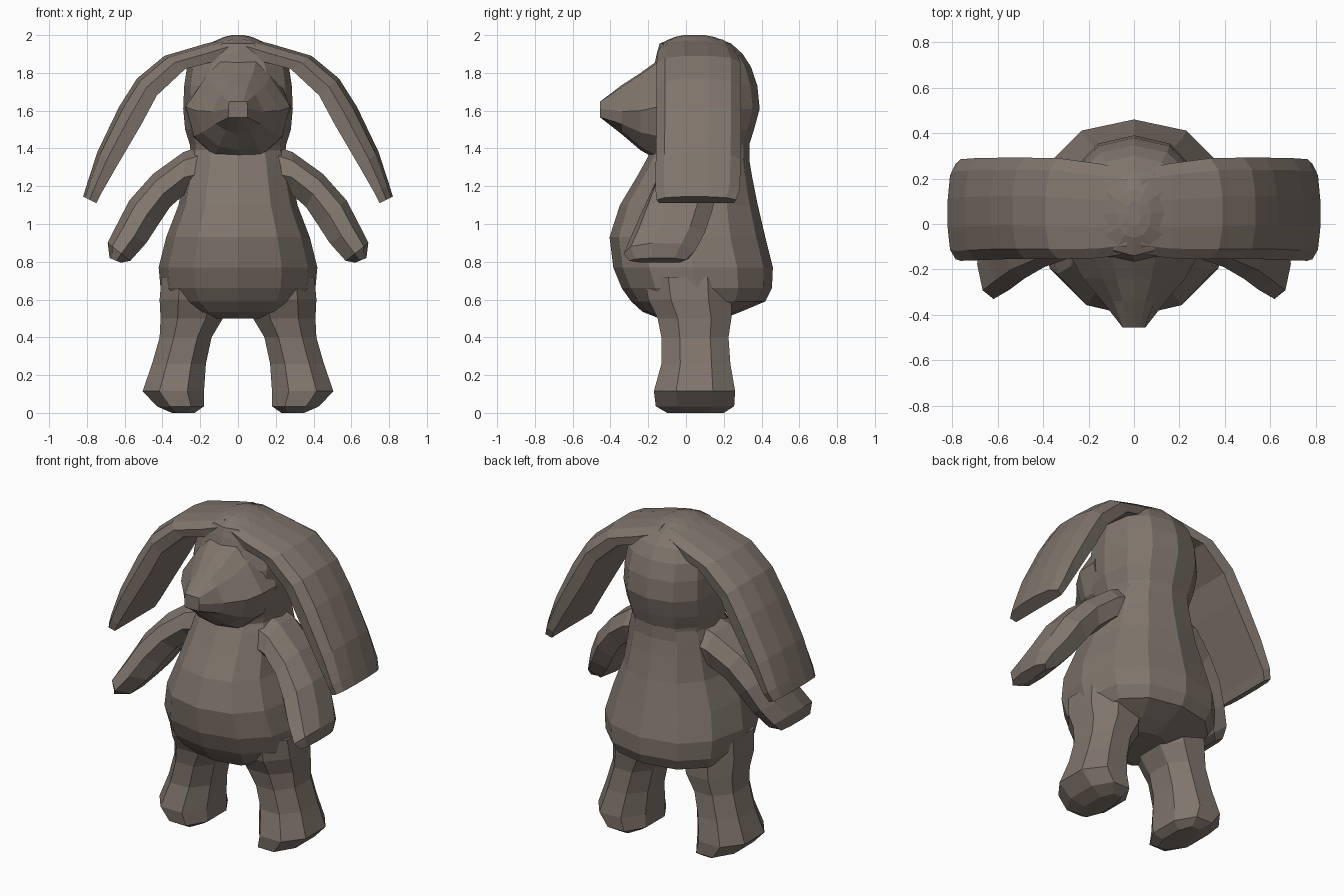
import bpy, bmesh, math
from mathutils import Vector

if "Cube" in bpy.data.objects:
    bpy.data.objects.remove(bpy.data.objects["Cube"])

fur = bpy.data.materials.new("taupe fur")
fur.diffuse_color = (0.215, 0.178, 0.150, 1)
fur.use_nodes = True
fur.node_tree.nodes["Principled BSDF"].inputs["Base Color"].default_value = fur.diffuse_color


def loft(name, rings, mirror=False):
    """Skin a list of equal-length point rings, cap both ends, optionally mirror in x."""
    bm = bmesh.new()
    rows = [[bm.verts.new(p) for p in r] for r in rings]
    n = len(rows[0])
    for a, b in zip(rows, rows[1:]):
        for i in range(n):
            j = (i + 1) % n
            bm.faces.new((a[i], a[j], b[j], b[i]))
    bm.faces.new(rows[0])
    bm.faces.new(rows[-1])
    bmesh.ops.recalc_face_normals(bm, faces=bm.faces)
    me = bpy.data.meshes.new(name)
    bm.to_mesh(me)
    bm.free()
    me.materials.append(fur)
    ob = bpy.data.objects.new(name, me)
    bpy.context.collection.objects.link(ob)
    if mirror:
        m = ob.modifiers.new("mirror", "MIRROR")
        m.use_axis[0] = True
    return ob


def oval(n, power, turn=0.0):
    """Unit super-ellipse outline."""
    pts = []
    for i in range(n):
        a = 2 * math.pi * (i + turn) / n
        c, s = math.cos(a), math.sin(a)
        pts.append((math.copysign(abs(c) ** power, c), math.copysign(abs(s) ** power, s)))
    return pts


def level_rings(rows, outline):
    """Horizontal rings from rows of (z, x0, x1, y0, y1)."""
    return [[Vector(((x0 + x1) / 2 + (x1 - x0) / 2 * u,
                     (y0 + y1) / 2 + (y1 - y0) / 2 * v, z)) for u, v in outline]
            for z, x0, x1, y0, y1 in rows]


# Torso
torso = [(0.50, .15, -.14, .20), (0.535, .28, -.23, .29), (0.59, .37, -.29, .42),
         (0.66, .41, -.34, .455), (0.77, .42, -.385, .46), (0.93, .38, -.405, .42),
         (1.10, .315, -.35, .38), (1.25, .285, -.26, .35), (1.34, .27, -.21, .335),
         (1.42, .24, -.17, .335)]
loft("torso", level_rings([(z, -w, w, a, b) for z, w, a, b in torso], oval(12, .86)))

# Skull
skull = [(1.33, .245, -.18, .332), (1.42, .255, -.19, .335), (1.50, .28, -.21, .36), (1.61, .29, -.22, .39),
         (1.73, .285, -.21, .378), (1.83, .27, -.17, .345), (1.90, .225, -.155, .30),
         (1.955, .155, -.14, .24), (1.99, .075, -.06, .15), (2.0, .03, -.01, .10)]
loft("head", level_rings([(z, -w, w, a, b) for z, w, a, b in skull], oval(12, .88)))

# Snout: rings run forward, each with (y, brow width, cheek width, top, cheek z, bottom)
snout = [(-.02, .19, .28, 1.95, 1.62, 1.33), (-.15, .17, .275, 1.865, 1.62, 1.34),
         (-.24, .14, .225, 1.80, 1.60, 1.39), (-.34, .09, .14, 1.735, 1.595, 1.475),
         (-.455, .048, .05, 1.648, 1.61, 1.565)]
rings = []
for y, b, c, top, mid, low in snout:
    half = [(0, top), (b * .55, top - .01), (b, top - (top - mid) * .35), (c, mid),
            (c * .85, low + (mid - low) * .45), (c * .45, low + .02), (0, low)]
    if y < -.4:
        half = [(0, top), (b * .55, top), (b, top), (c, mid), (c, low), (c * .5, low), (0, low)]
    full = half + [(-x, z) for x, z in half[-2:0:-1]]
    rings.append([Vector((x, y, z)) for x, z in full])
loft("snout", rings)


def strap(rows, section):
    """Rings between an inner and an outer (x, z) rail; section holds (across, along y)."""
    return [[Vector((ix + (ox - ix) * t, y0 + (y1 - y0) * s, iz + (oz - iz) * t))
             for t, s in section] for ox, oz, ix, iz, y0, y1 in rows]


# Floppy ears
ear_section = [(0, .03), (.5, 0), (.85, .1), (1, .33), (1, .62), (.85, .88), (.5, 1),
               (0, .97), (0, .5)]
ear = [(.03, 1.99, .03, 1.90, -.13, .24), (.17, 1.955, .13, 1.86, -.15, .265),
       (.39, 1.89, .28, 1.82, -.155, .29),
       (.535, 1.77, .43, 1.68, -.155, .292), (.63, 1.62, .51, 1.53, -.155, .292),
       (.745, 1.38, .645, 1.30, -.16, .29), (.80, 1.21, .725, 1.16, -.162, .285),
       (.82, 1.145, .75, 1.11, -.155, .265)]
loft("ears", strap(ear, ear_section), True)

# Arms reaching down and forward
arm_section = [(0, .22), (.4, 0), (.8, .1), (1, .4), (.95, .8), (.6, 1), (.1, .9), (0, .55)]
arm = [(.18, 1.42, .18, 1.17, -.13, .22), (.29, 1.38, .28, 1.16, -.15, .21),
       (.45, 1.265, .36, 1.09, -.19, .17), (.575, 1.125, .42, 1.00, -.24, .14),
       (.645, .99, .485, .90, -.29, .10), (.69, .90, .57, .805, -.33, .05),
       (.68, .82, .62, .795, -.30, .00)]
loft("arms", strap(arm, arm_section), True)

# Legs with flared feet
leg = [(.005, .23, .35, -.10, .20), (.035, .18, .43, -.16, .255), (.115, .18, .505, -.17, .26),
       (.26, .17, .455, -.13, .235), (.40, .14, .415, -.13, .225), (.50, .08, .41, -.15, .24),
       (.60, .05, .415, -.20, .24), (.72, .05, .405, -.22, .24)]
loft("legs", level_rings(leg, oval(8, .9, .5)), True)
for ob in bpy.data.objects:
    if ob.name == "legs":
        # widen the eight-sided outline so its flat sides reach the full extent
        k = 1 / math.cos(math.pi / 8) ** .9
        for i, (z, x0, x1, y0, y1) in enumerate(leg):
            for v in list(ob.data.vertices)[i * 8:(i + 1) * 8]:
                v.co.x = (x0 + x1) / 2 + (v.co.x - (x0 + x1) / 2) * k
                v.co.y = (y0 + y1) / 2 + (v.co.y - (y0 + y1) / 2) * k
                if i < 1:
                    v.co.z = 0.0
